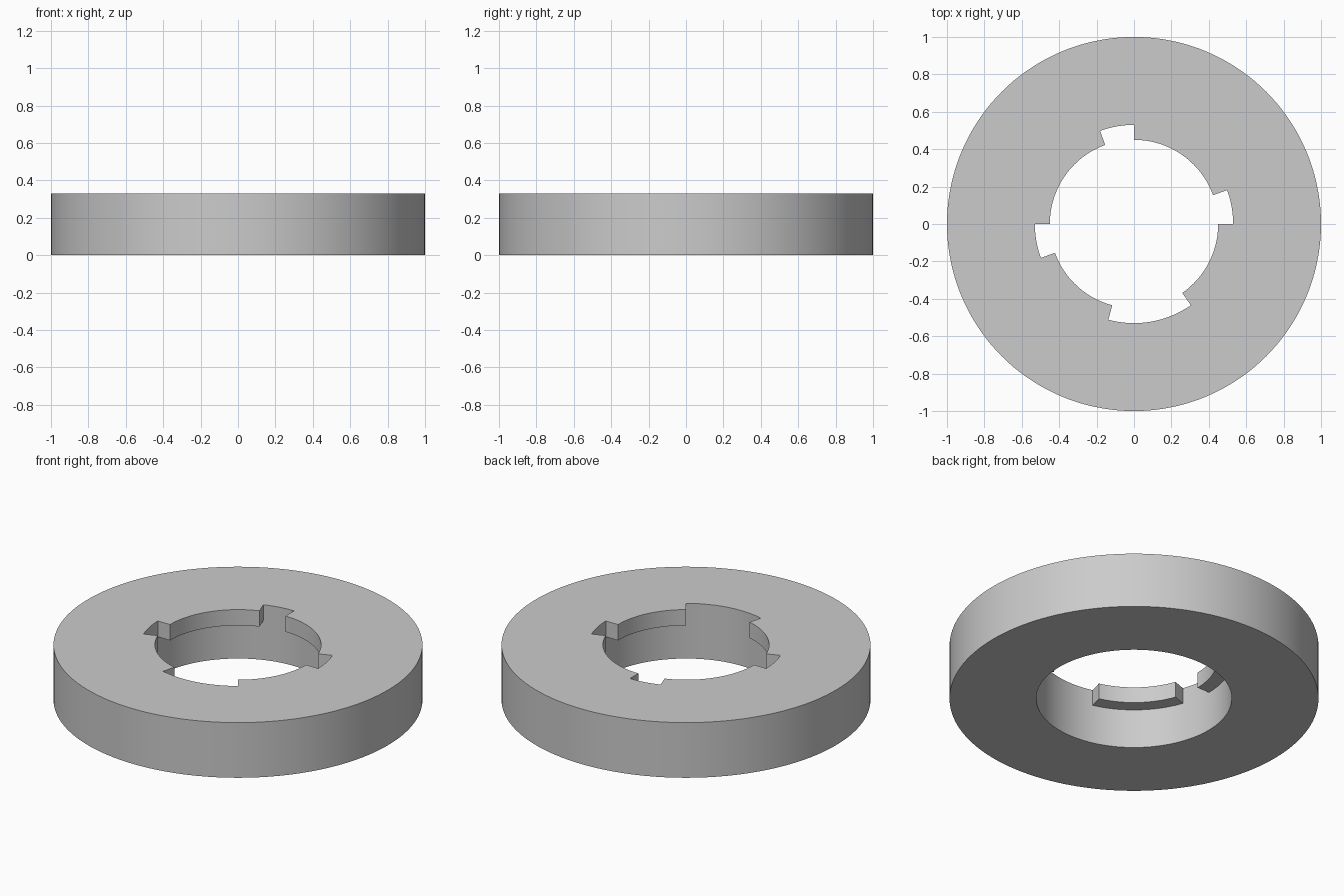
import bpy
import bmesh
from math import cos, sin, radians

cube = bpy.data.objects.get("Cube")
if cube:
    bpy.data.objects.remove(cube, do_unlink=True)

OUTER, BORE, LIP = 1.0, 0.53, 0.45      # radii
HEIGHT, LEDGE = 0.33, 0.235             # top face and underside of the lips
STEP = 2.5                              # degrees per segment
COUNT = int(360 / STEP)
NOTCHES = [(0, 20), (90, 110), (180, 200), (255, 305)]

# Plain grey material
grey = bpy.data.materials.new("plain_grey")
grey.use_nodes = True
colour = (0.6, 0.6, 0.6, 1)
grey.diffuse_color = colour
grey.node_tree.nodes["Principled BSDF"].inputs["Base Color"].default_value = colour

bm = bmesh.new()


def circle(radius, z):
    angles = [radians(i * STEP) for i in range(COUNT)]
    return [bm.verts.new((radius * cos(a), radius * sin(a), z)) for a in angles]


def has_lip(i):
    middle = (i % COUNT + 0.5) * STEP
    return not any(start < middle < end for start, end in NOTCHES)


outer_low, outer_top = circle(OUTER, 0), circle(OUTER, HEIGHT)
bore_low, bore_ledge, bore_top = (circle(BORE, z) for z in (0, LEDGE, HEIGHT))
lip_low, lip_top = circle(LIP, LEDGE), circle(LIP, HEIGHT)

# Ring body, with a lip at the top of the bore between the notches
body = [bore_ledge, bore_low, outer_low, outer_top, bore_top]
for i in range(COUNT):
    j = (i + 1) % COUNT
    if has_lip(i):
        inner = [bore_top, lip_top, lip_low, bore_ledge]
    else:
        inner = [bore_top, bore_ledge]
    path = body + inner[1:]
    for a, b in zip(path, path[1:]):
        bm.faces.new((a[i], a[j], b[j], b[i]))
    # Flat lip end where a lip meets a notch
    if has_lip(i) != has_lip(i - 1):
        bm.faces.new([ring[i] for ring in (bore_top, lip_top, lip_low, bore_ledge)])

bmesh.ops.delete(bm, geom=[v for v in bm.verts if not v.link_faces], context='VERTS')
bmesh.ops.recalc_face_normals(bm, faces=bm.faces)

mesh = bpy.data.meshes.new("notched_ring")
bm.to_mesh(mesh)
bm.free()
mesh.materials.append(grey)
ring = bpy.data.objects.new("notched_ring", mesh)
bpy.context.collection.objects.link(ring)

# Smooth round walls, crisp rims
bpy.ops.object.select_all(action='DESELECT')
ring.select_set(True)
bpy.context.view_layer.objects.active = ring
bpy.ops.object.shade_smooth_by_angle(angle=radians(30))
